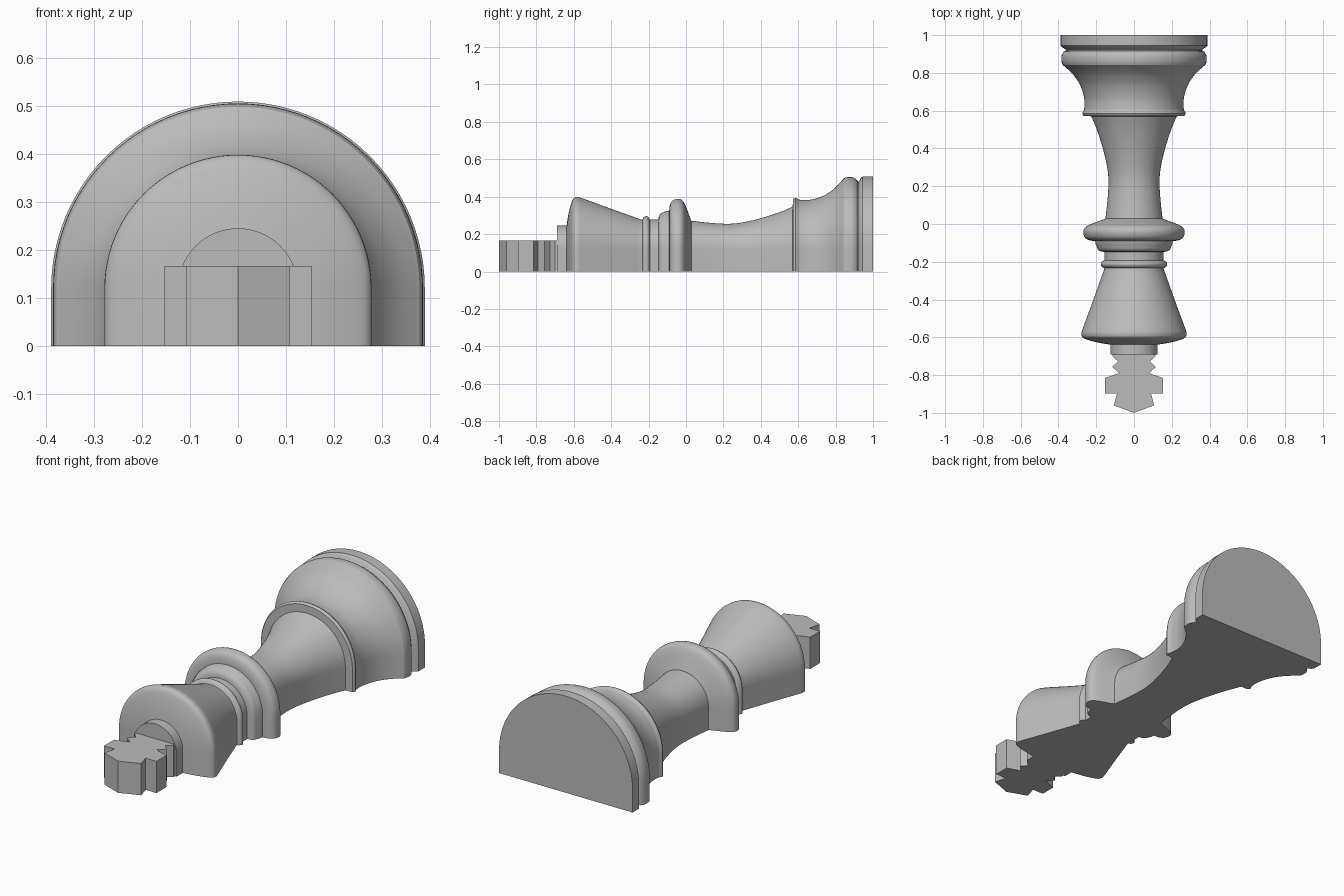
import bpy, bmesh, math

cube = bpy.data.objects.get("Cube")
if cube:
    bpy.data.objects.remove(cube)

AXIS_Z = 0.12   # height of the turning axis above the flat cut
SEGMENTS = 48

grey = bpy.data.materials.new("plain grey")
grey.use_nodes = True
colour = (0.5, 0.5, 0.5, 1)
grey.diffuse_color = colour
grey.node_tree.nodes["Principled BSDF"].inputs["Base Color"].default_value = colour


def finish(name, bm, smooth=True):
    bmesh.ops.recalc_face_normals(bm, faces=bm.faces)
    mesh = bpy.data.meshes.new(name)
    bm.to_mesh(mesh)
    bm.free()
    mesh.materials.append(grey)
    obj = bpy.data.objects.new(name, mesh)
    bpy.context.collection.objects.link(obj)
    if smooth:
        bpy.ops.object.select_all(action="DESELECT")
        obj.select_set(True)
        bpy.context.view_layer.objects.active = obj
        bpy.ops.object.shade_smooth_by_angle(angle=math.radians(32))


def curve(points, steps=5):
    """Smooth curve through (y, radius) points."""
    out = []
    for i in range(len(points) - 1):
        a, b, c, d = (points[max(0, min(len(points) - 1, i + k))] for k in (-1, 0, 1, 2))
        for s in range(steps):
            t = s / steps
            out.append(tuple(0.5 * (2 * q + (r - p) * t + (2 * p - 5 * q + 4 * r - w) * t * t
                                    + (3 * q - p - 3 * r + w) * t ** 3)
                             for p, q, r, w in zip(a, b, c, d)))
    return out + [points[-1]]


def half_turned(name, profile):
    """Half lathe about the y direction, with straight walls down to the flat cut."""
    bm = bmesh.new()
    rings = []
    for y, r in profile:
        arc = [(r * math.cos(math.pi * i / SEGMENTS), AXIS_Z + r * math.sin(math.pi * i / SEGMENTS))
               for i in range(SEGMENTS + 1)]
        section = [(r, 0)] + arc + [(-r, 0)]
        rings.append([bm.verts.new((x, y, z)) for x, z in section])
    for a, b in zip(rings, rings[1:]):
        for i in range(len(a)):
            j = (i + 1) % len(a)
            bm.faces.new((a[i], a[j], b[j], b[i]))
    bm.faces.new(rings[0])
    bm.faces.new(rings[-1])
    finish(name, bm)


# Foot: end disc, groove, ring, then a concave sweep to a small rim
half_turned("base", [(1, 0.389), (0.945, 0.389)]
            + curve([(0.935, 0.38), (0.925, 0.363), (0.917, 0.363)], 3)
            + curve([(0.912, 0.372), (0.89, 0.384), (0.86, 0.384), (0.842, 0.378)], 3)
            + curve([(0.84, 0.375), (0.8, 0.33), (0.75, 0.293), (0.7, 0.272),
                     (0.65, 0.262), (0.605, 0.264)])
            + curve([(0.6, 0.266), (0.585, 0.274), (0.572, 0.266)], 3) + [(0.57, 0.22)])

# Waisted shaft
half_turned("shaft", curve([(0.575, 0.228), (0.5, 0.197), (0.4, 0.165), (0.3, 0.142),
                            (0.22, 0.135), (0.12, 0.141), (0.015, 0.153)]))

# Collar and stepped rings
half_turned("collar", [(0.03, 0.15)]
            + curve([(0.025, 0.16), (-0.005, 0.238), (-0.025, 0.264), (-0.05, 0.268),
                     (-0.075, 0.257), (-0.087, 0.232), (-0.09, 0.2)]))
half_turned("stepped_ring", [(-0.085, 0.206), (-0.108, 0.203)]
            + curve([(-0.115, 0.199), (-0.135, 0.191), (-0.145, 0.177)], 4) + [(-0.148, 0.157)])
half_turned("neck", [(-0.14, 0.157), (-0.24, 0.157)])
half_turned("thin_ring", curve([(-0.192, 0.155), (-0.2, 0.17), (-0.213, 0.176),
                                (-0.226, 0.17), (-0.234, 0.155)], 4))

# Flared head with a shallow dome, and the plug below the finial
half_turned("head", [(-0.23, 0.157)]
            + curve([(-0.24, 0.158), (-0.4, 0.215), (-0.55, 0.27), (-0.583, 0.278),
                     (-0.602, 0.27), (-0.615, 0.24), (-0.63, 0.18), (-0.642, 0.1)]))
half_turned("plug", [(-0.62, 0.125), (-0.69, 0.125)])

# Flat cross-shaped finial, half outline mirrored and extruded upward
half = [(0.115, -0.68), (0.115, -0.7), (0.085, -0.727), (0.115, -0.757), (0.078, -0.79),
        (0.153, -0.815), (0.153, -0.897), (0.09, -0.897), (0.107, -0.96)]
outline = half + [(0, -1)] + [(-x, y) for x, y in reversed(half)]
bm = bmesh.new()
face = bm.faces.new([bm.verts.new((x, y, 0)) for x, y in outline])
top = bmesh.ops.extrude_face_region(bm, geom=[face], use_keep_orig=True)["geom"]
bmesh.ops.translate(bm, verts=[v for v in top if isinstance(v, bmesh.types.BMVert)], vec=(0, 0, 0.167))
finish("cross_finial", bm, smooth=False)
